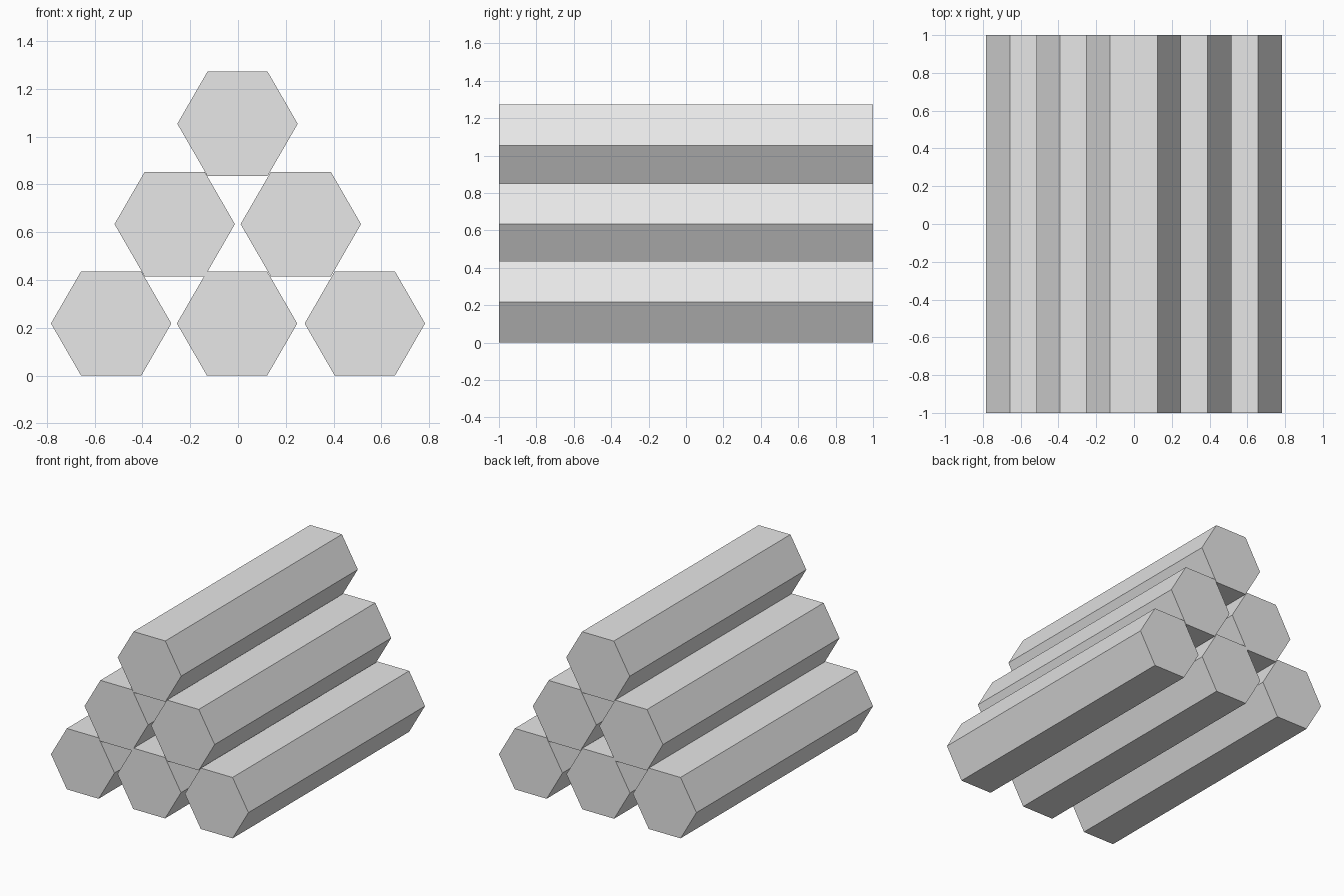
import bpy
import bmesh
from math import cos, sin, pi

cube = bpy.data.objects.get("Cube")
if cube:
    bpy.data.objects.remove(cube, do_unlink=True)

RADIUS = 0.252
LENGTH = 2.0

# Plain grey for every bar
grey = bpy.data.materials.new("plain_grey")
grey.use_nodes = True
colour = (0.8, 0.8, 0.8, 1)
grey.diffuse_color = colour
grey.node_tree.nodes["Principled BSDF"].inputs["Base Color"].default_value = colour


def hex_bar(name, x, z):
    """Hexagonal bar along y, with flat sides up and down."""
    bm = bmesh.new()
    ring = [bm.verts.new((RADIUS * cos(i * pi / 3), -LENGTH / 2, RADIUS * sin(i * pi / 3)))
            for i in range(6)]
    end = bm.faces.new(ring)
    extruded = bmesh.ops.extrude_face_region(bm, geom=[end], use_keep_orig=True)
    moved = [v for v in extruded["geom"] if isinstance(v, bmesh.types.BMVert)]
    bmesh.ops.translate(bm, verts=moved, vec=(0, LENGTH, 0))
    bmesh.ops.recalc_face_normals(bm, faces=bm.faces)
    mesh = bpy.data.meshes.new(name)
    bm.to_mesh(mesh)
    bm.free()
    mesh.materials.append(grey)
    bar = bpy.data.objects.new(name, mesh)
    bar.location = (x, 0, z)
    bpy.context.collection.objects.link(bar)


# Stacked rows: name, height of centre, bar positions
rows = [
    ("bottom", 0.218, (-0.531, -0.004, 0.531)),
    ("middle", 0.634, (-0.265, 0.263)),
    ("top", 1.054, (-0.002,)),
]
for row, z, positions in rows:
    for i, x in enumerate(positions, 1):
        hex_bar(f"{row}_bar_{i}", x, z)
